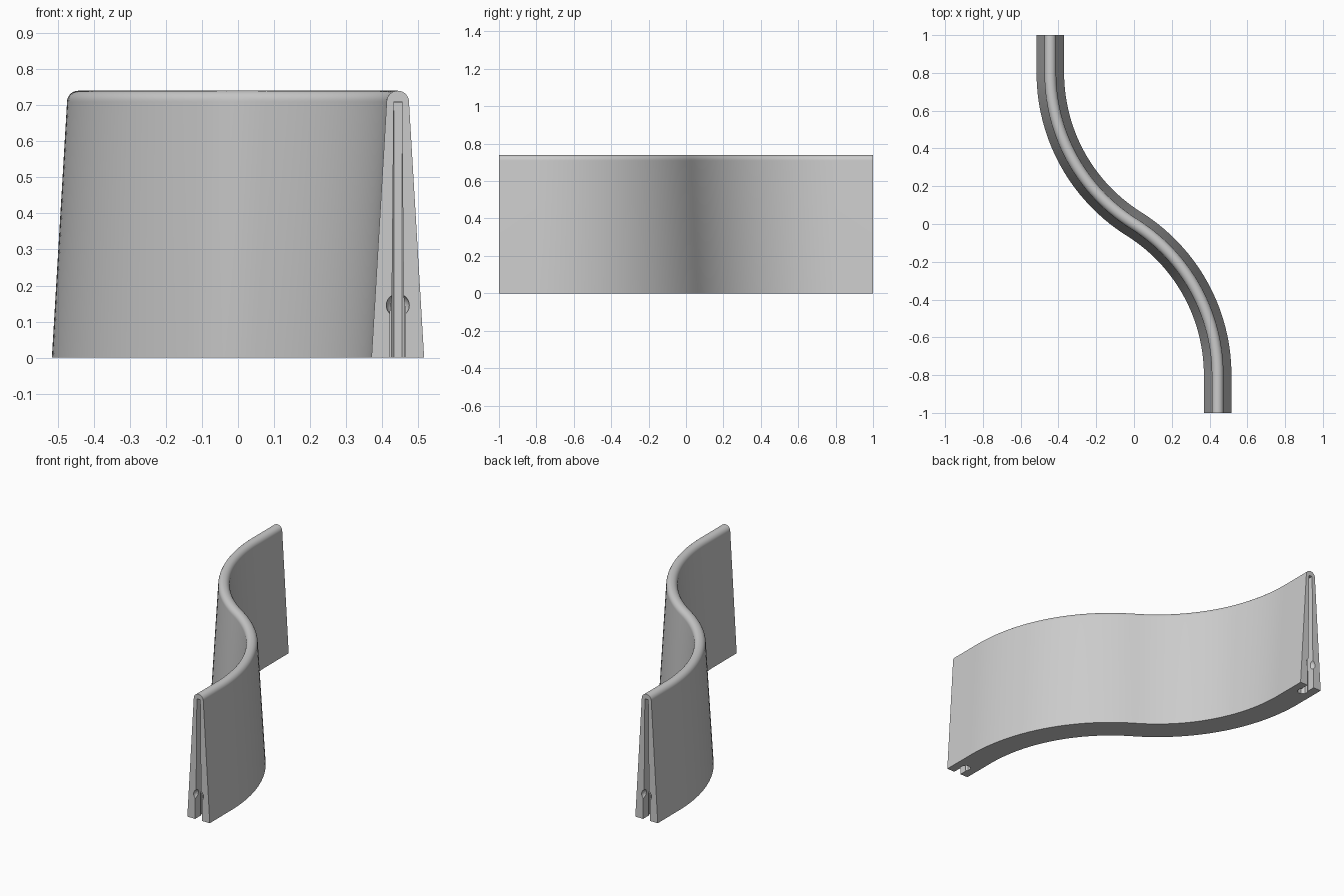
import bpy, bmesh, math
from mathutils import Matrix, Vector

if "Cube" in bpy.data.objects:
    bpy.data.objects.remove(bpy.data.objects["Cube"], do_unlink=True)

END_X = 0.443      # sideways offset of each end
STRAIGHT = 0.2     # straight run at each end
HEIGHT, FOOT, CAP = 0.74, 0.073, 0.031

grey = bpy.data.materials.new("plain grey")
grey.use_nodes = True
grey.diffuse_color = (0.6, 0.6, 0.6, 1)
grey.node_tree.nodes["Principled BSDF"].inputs["Base Color"].default_value = (0.6, 0.6, 0.6, 1)


def make_object(name, bm):
    bmesh.ops.recalc_face_normals(bm, faces=bm.faces[:])
    mesh = bpy.data.meshes.new(name)
    bm.to_mesh(mesh)
    bm.free()
    mesh.materials.append(grey)
    obj = bpy.data.objects.new(name, mesh)
    bpy.context.collection.objects.link(obj)
    return obj


def loft(name, rings):
    """Closed solid through a list of equal rings of points."""
    bm = bmesh.new()
    loops = [[bm.verts.new(p) for p in ring] for ring in rings]
    for a, b in zip(loops, loops[1:]):
        for i in range(len(a)):
            j = (i + 1) % len(a)
            bm.faces.new((a[i], a[j], b[j], b[i]))
    bm.faces.new(loops[0])
    bm.faces.new(loops[-1])
    return make_object(name, bm)


# Centre line: two tangent arcs with straight ends, symmetric about the middle
span = 1 - STRAIGHT
turn = 2 * math.atan(END_X / span)
radius = span / math.sin(turn)
STEPS = 28
half = [(Vector((END_X, -1, 0)), 0.0)]
for i in range(STEPS + 1):
    a = turn * i / STEPS
    half.append((Vector((END_X - radius * (1 - math.cos(a)),
                         -span + radius * math.sin(a), 0)), a))
path = half + [(-p, a) for p, a in reversed(half[:-1])]

# Cross-section: tapered sides under a round cap
section = [(FOOT, 0)]
for i in range(17):
    a = math.pi * i / 16
    section.append((CAP * math.cos(a), HEIGHT - CAP + CAP * math.sin(a)))
section.append((-FOOT, 0))

rings = []
for p, a in path:
    side = Vector((math.cos(a), math.sin(a), 0))
    rings.append([p + side * w + Vector((0, 0, z)) for w, z in section])
wall = loft("curved_wall", rings)

# Connector socket cutters, made at the front end and turned for the back
SLOT_TOP = 0.71
right_edge = [(0.022, -0.05), (0.022, 0.12), (0.016, 0.17), (0.011, SLOT_TOP)]
outline = right_edge + [(-w, z) for w, z in reversed(right_edge)]


def slot_cutter():
    return loft("slot_cutter", [[Vector((END_X + w, y, z)) for w, z in outline]
                                for y in (-1.05, -0.95)])


def bore_cutter():
    ring = [(math.radians(22.5 + 45 * i)) for i in range(8)]
    return loft("bore_cutter", [[Vector((END_X + 0.029 * math.cos(a),
                                         -0.93 + 0.029 * math.sin(a), z)) for a in ring]
                                for z in (-0.05, SLOT_TOP - 0.004)])


def dimple_cutter():
    bm = bmesh.new()
    bmesh.ops.create_uvsphere(bm, u_segments=24, v_segments=12, radius=0.032,
                              matrix=Matrix.Translation((END_X, -1, 0.145)))
    return make_object("dimple_cutter", bm)


bpy.ops.object.select_all(action="DESELECT")
bpy.context.view_layer.objects.active = wall
wall.select_set(True)
for angle in (0, math.pi):
    for build in (bore_cutter, slot_cutter, dimple_cutter):
        cutter = build()
        cutter.data.transform(Matrix.Rotation(angle, 4, "Z"))
        cutter.hide_render = True
        mod = wall.modifiers.new("socket", "BOOLEAN")
        mod.operation = "DIFFERENCE"
        mod.solver = "EXACT"
        mod.object = cutter
        bpy.ops.object.modifier_apply(modifier=mod.name)
        bpy.data.objects.remove(cutter, do_unlink=True)

bpy.ops.object.shade_smooth_by_angle(angle=math.radians(30))
